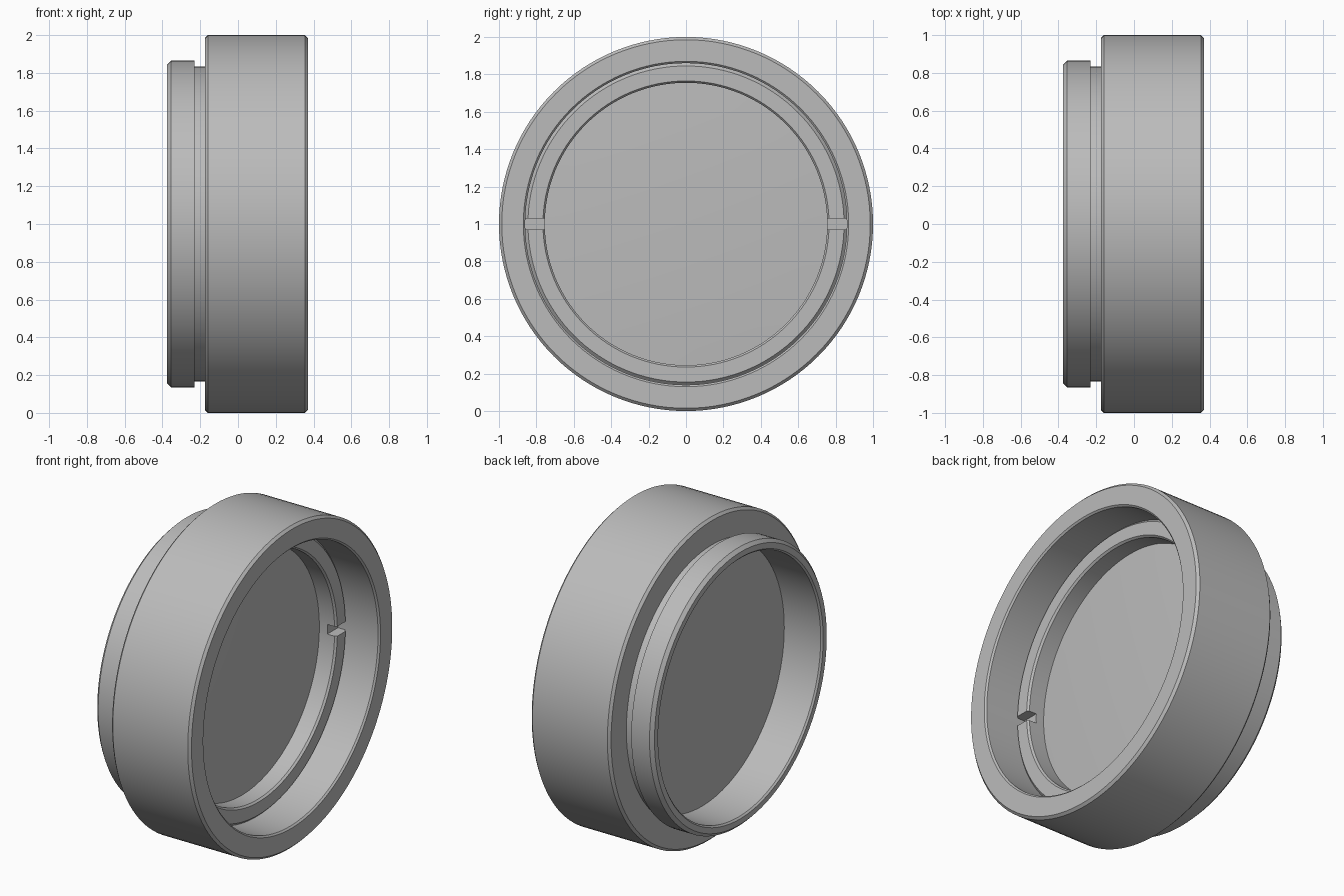
import bpy, bmesh, math
from mathutils import Vector, Matrix

cube = bpy.data.objects.get("Cube")
if cube:
    bpy.data.objects.remove(cube, do_unlink=True)

SEGMENTS = 128


def material(name, value):
    mat = bpy.data.materials.new(name)
    mat.use_nodes = True
    color = (value, value, value, 1)
    mat.diffuse_color = color
    mat.node_tree.nodes["Principled BSDF"].inputs["Base Color"].default_value = color
    return mat


grey = material("light grey", 0.5)


def lathe(name, profile, closed=True):
    """Turn (x, radius) points around the horizontal axis at z = 1."""
    bm = bmesh.new()
    verts = [bm.verts.new((x, 0, r)) for x, r in profile]
    pairs = list(zip(verts, verts[1:]))
    if closed:
        pairs.append((verts[-1], verts[0]))
    edges = [bm.edges.new(p) for p in pairs]
    bmesh.ops.spin(bm, geom=verts + edges, cent=(0, 0, 0), axis=(1, 0, 0),
                   angle=math.tau, steps=SEGMENTS, use_merge=True)
    bmesh.ops.remove_doubles(bm, verts=bm.verts, dist=0.0001)
    bmesh.ops.recalc_face_normals(bm, faces=bm.faces)
    mesh = bpy.data.meshes.new(name)
    bm.to_mesh(mesh)
    bm.free()
    obj = bpy.data.objects.new(name, mesh)
    obj.location.z = 1
    mesh.materials.append(grey)
    bpy.context.collection.objects.link(obj)
    return obj


def activate(obj):
    bpy.ops.object.select_all(action="DESELECT")
    obj.select_set(True)
    bpy.context.view_layer.objects.active = obj


# Housing: wide barrel, narrow neck and stepped mounting collar
housing = lathe("housing", [
    (0.37, 0.87), (0.37, 0.985), (0.355, 1.0), (-0.16, 1.0), (-0.175, 0.985),
    (-0.175, 0.835), (-0.23, 0.835), (-0.23, 0.865), (-0.355, 0.865),
    (-0.375, 0.845), (-0.375, 0.81), (-0.365, 0.80), (-0.115, 0.80),
    (-0.115, 0.75), (0.02, 0.75), (0.02, 0.86), (0.36, 0.86)])

# Retaining ring with a bevelled outer rim
ring = lathe("retaining_ring", [
    (0.02, 0.755), (0.135, 0.755), (0.147, 0.765), (0.147, 0.845),
    (0.13, 0.862), (0.02, 0.862)])

# Two opposite spanner slots cut into the ring
bm = bmesh.new()
for side in (-1, 1):
    place = Matrix.Translation((0.135, side * 0.81, 0)) @ Matrix.Diagonal((0.1, 0.2, 0.06, 1))
    bmesh.ops.create_cube(bm, size=1, matrix=place)
cut_mesh = bpy.data.meshes.new("slot_cutter")
bm.to_mesh(cut_mesh)
bm.free()
cutter = bpy.data.objects.new("slot_cutter", cut_mesh)
cutter.location.z = 1
cutter.hide_render = True
bpy.context.collection.objects.link(cutter)
activate(ring)
cut = ring.modifiers.new("slots", "BOOLEAN")
cut.operation = "DIFFERENCE"
cut.object = cutter
cut.solver = "EXACT"
bpy.ops.object.modifier_apply(modifier="slots")
bpy.data.objects.remove(cutter, do_unlink=True)

# Window disc: gently domed on one side, flat on the other
dome = [(0.03 + 0.02 * (1 - (i / 8) ** 2), 0.76 * i / 8) for i in range(9)]
disc = lathe("window_disc", dome + [(-0.115, 0.80), (-0.115, 0)], closed=False)

for obj in (housing, ring, disc):
    activate(obj)
    bpy.ops.object.shade_smooth_by_angle(angle=math.radians(25))
